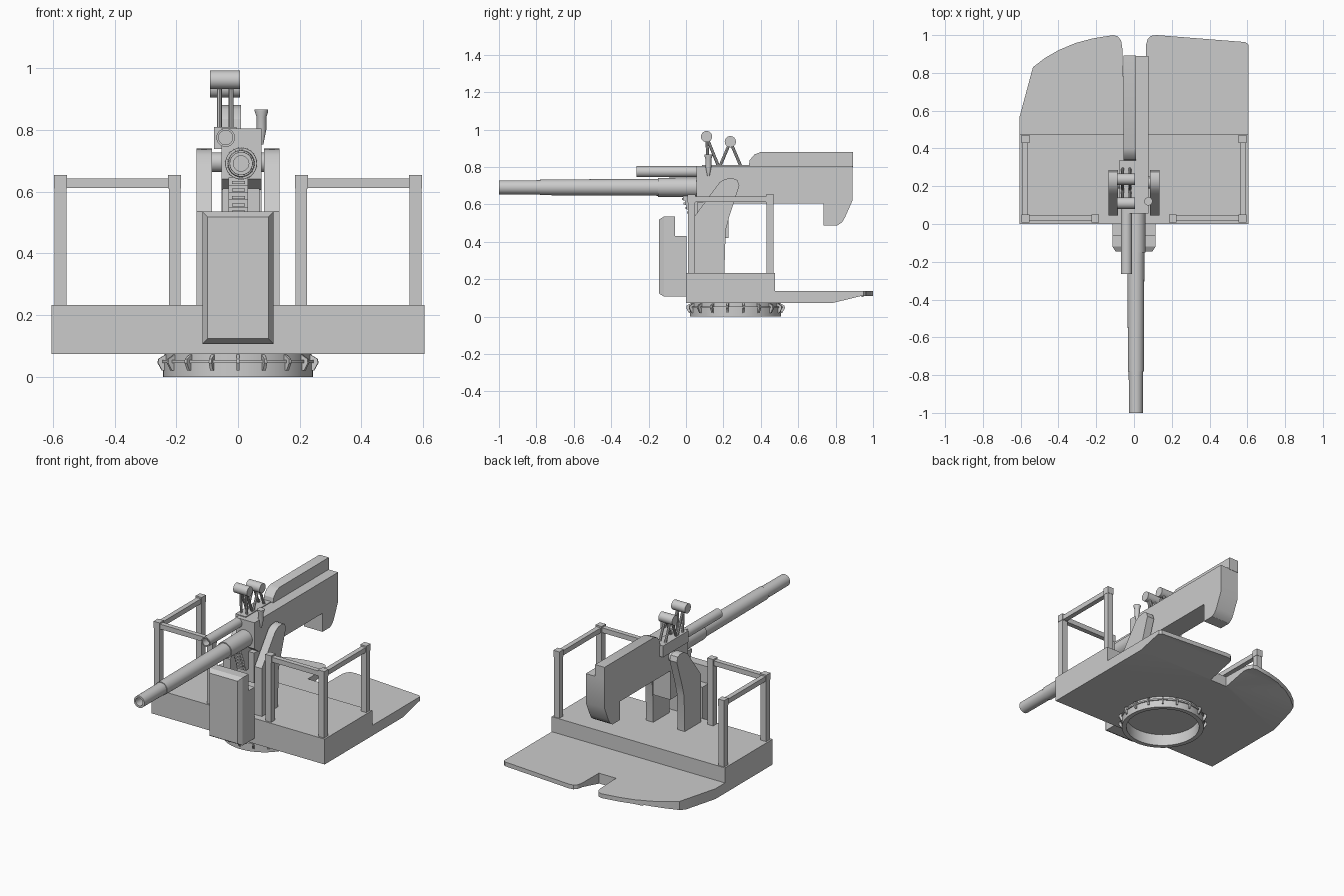
import bpy, bmesh, math
from mathutils import Vector

if "Cube" in bpy.data.objects:
    bpy.data.objects.remove(bpy.data.objects["Cube"], do_unlink=True)

GREY = (0.6, 0.6, 0.6, 1)
steel = bpy.data.materials.new("plain_grey")
steel.use_nodes = True
steel.diffuse_color = GREY
steel.node_tree.nodes["Principled BSDF"].inputs["Base Color"].default_value = GREY


def finish(name, bm):
    bmesh.ops.recalc_face_normals(bm, faces=bm.faces)
    mesh = bpy.data.meshes.new(name)
    bm.to_mesh(mesh)
    bm.free()
    mesh.materials.append(steel)
    mesh.shade_smooth()
    mesh.set_sharp_from_angle(angle=math.radians(30))
    obj = bpy.data.objects.new(name, mesh)
    bpy.context.collection.objects.link(obj)
    return obj


def box_bm(lo, hi):
    bm = bmesh.new()
    bmesh.ops.create_cube(bm, size=1)
    for v in bm.verts:
        v.co = [(a + b) / 2 + c * (b - a) for a, b, c in zip(lo, hi, v.co)]
    return bm


def box(name, lo, hi):
    return finish(name, box_bm(lo, hi))


def prism_bm(points, start, end, axis="x"):
    """Extrude a flat outline: (y, z) points along x, or (x, y) points along z."""
    bm = bmesh.new()
    place = (lambda p, d: (d, *p)) if axis == "x" else (lambda p, d: (*p, d))
    rows = [[bm.verts.new(place(p, d)) for p in points] for d in (start, end)]
    bm.faces.new(rows[0])
    bm.faces.new(rows[1])
    n = len(points)
    for i in range(n):
        j = (i + 1) % n
        bm.faces.new((rows[0][i], rows[0][j], rows[1][j], rows[1][i]))
    return bm


def lathe(name, profile, origin, direction, closed=False, sides=32):
    """Turn (radius, distance) points round an axis; closed makes a hollow ring."""
    bm = bmesh.new()
    turn = Vector(direction).to_track_quat("Z", "Y")
    rings = []
    for r, h in profile:
        ring = []
        for i in range(sides):
            a = math.tau * i / sides
            ring.append(bm.verts.new(Vector(origin) + turn @ Vector((r * math.cos(a), r * math.sin(a), h))))
        rings.append(ring)
    pairs = list(zip(rings, rings[1:]))
    if closed:
        pairs.append((rings[-1], rings[0]))
    else:
        bm.faces.new(rings[0])
        bm.faces.new(rings[-1])
    for a, b in pairs:
        for i in range(sides):
            j = (i + 1) % sides
            bm.faces.new((a[i], a[j], b[j], b[i]))
    return finish(name, bm)


def rod(name, start, end, radius, sides=24):
    d = Vector(end) - Vector(start)
    return lathe(name, [(radius, 0), (radius, d.length)], start, d, sides=sides)


# Platform block and the notched rear deck with its tapered underside
box("platform", (-0.605, 0, 0.073), (0.605, 0.475, 0.233))
outline = [(-0.605, 0.47), (-0.605, 0.57), (-0.535, 0.83), (-0.47, 0.88), (-0.4, 0.92),
           (-0.31, 0.958), (-0.22, 0.982), (-0.11, 1.0), (-0.085, 0.993), (-0.068, 0.97),
           (-0.062, 0.93), (-0.058, 0.78), (0.062, 0.78), (0.064, 0.95), (0.073, 0.98),
           (0.09, 0.996), (0.12, 1.0), (0.59, 0.963), (0.605, 0.95), (0.605, 0.47)]
bm = prism_bm(outline, 0.073, 0.138, "z")
bmesh.ops.triangulate(bm, faces=bm.faces)
for y in (0.785, 0.94):
    bmesh.ops.bisect_plane(bm, geom=bm.verts[:] + bm.edges[:] + bm.faces[:],
                           plane_co=(0, y, 0), plane_no=(0, 1, 0))
for v in bm.verts:
    if v.co.z < 0.1:
        v.co.z += 0.038 * min(1, max(0, (v.co.y - 0.785) / 0.155))
finish("rear_deck", bm)

# Base ring with gussets
CY = 0.265
lathe("base_ring", [(0.215, 0), (0.243, 0), (0.243, 0.045), (0.25, 0.045), (0.25, 0.055),
                    (0.238, 0.055), (0.238, 0.075), (0.215, 0.075)],
      (0, CY, 0), (0, 0, 1), closed=True, sides=64)
for i in range(18):
    gusset = prism_bm([(-0.235, 0.02), (-0.25, 0.02), (-0.264, 0.045), (-0.262, 0.058), (-0.235, 0.074)],
                      -0.005, 0.005)
    obj = finish("ring_gusset", gusset)
    obj.rotation_euler.z = math.tau * i / 18
    obj.location.y = CY

# Guard rails on both sides
for s, side in ((-1, "right"), (1, "left")):
    def rail_box(name, x0, x1, y0, y1, z0, z1):
        a, b = sorted((s * x0, s * x1))
        box(f"{side}_{name}", (a, y0, z0), (b, y1, z1))
    for x, y in ((0.205, 0.03), (0.575, 0.03), (0.575, 0.45)):
        rail_box("rail_post", x - 0.019, x + 0.019, y - 0.019, y + 0.019, 0.23, 0.62)
        rail_box("rail_cap", x - 0.021, x + 0.021, y - 0.021, y + 0.021, 0.61, 0.653)
    rail_box("front_rail", 0.205, 0.575, 0.015, 0.045, 0.612, 0.643)
    rail_box("side_rail", 0.56, 0.59, 0.03, 0.45, 0.612, 0.643)

# Trunnion brackets and shaft
bracket = [(0.045, 0.23), (0.045, 0.535), (0.155, 0.685), (0.18, 0.718), (0.21, 0.736),
           (0.25, 0.74), (0.275, 0.73), (0.285, 0.7), (0.23, 0.53), (0.212, 0.46), (0.205, 0.23)]
for s in (-1, 1):
    finish("trunnion_bracket", prism_bm(bracket, s * 0.085, s * 0.135))
rod("trunnion_shaft", (-0.11, 0.22, 0.695), (0.11, 0.22, 0.695), 0.032)

# Front counterweight with chamfered face and rear step
bm = box_bm((-0.115, -0.118, 0.107), (0.115, -0.058, 0.535))
front = min(bm.faces, key=lambda f: f.calc_center_median().y)
bmesh.ops.inset_region(bm, faces=[front], thickness=0.024, depth=0.027)
finish("counterweight", bm)
box("counterweight_step", (-0.115, -0.06, 0.107), (0.115, 0.002, 0.43))

# Gun body, raised breech cover and cradle
body = [(0.055, 0.64), (0.055, 0.805), (0.89, 0.805), (0.89, 0.62), (0.85, 0.53),
        (0.835, 0.505), (0.81, 0.488), (0.735, 0.488), (0.735, 0.605), (0.1, 0.605)]
finish("gun_body", prism_bm(body, -0.054, 0.076))
cover = [(0.335, 0.8), (0.34, 0.835), (0.365, 0.866), (0.4, 0.88), (0.892, 0.88), (0.892, 0.8)]
finish("breech_cover", prism_bm(cover, -0.056, 0.01))
box("cradle", (-0.05, 0.06, 0.42), (0.07, 0.228, 0.61))

# Toothed elevation arc below the barrel
for i in range(6):
    z = 0.5 + 0.024 * i
    y = 0.03 - 0.009 * i
    box("elevation_arc", (-0.03, y, z), (0.032, 0.09, z + 0.025))
    box("elevation_tooth", (-0.02, y - 0.007, z + 0.004), (0.022, y + 0.01, z + 0.014))

# Barrel and upper recoil tube, both bored
lathe("barrel", [(0.025, 0.9), (0.025, 1.06), (0.037, 1.06), (0.038, 0.84), (0.042, 0.84),
                 (0.045, 0.21), (0.051, 0.21), (0.052, 0), (0.025, 0)],
      (0.01, 0.06, 0.691), (0, -1, 0), closed=True, sides=40)
rod("barrel_core", (0.01, 0.06, 0.691), (0.01, -0.85, 0.691), 0.027)
lathe("recoil_tube", [(0.03, 0), (0.03, 0.365), (0.023, 0.365), (0.023, 0.32)],
      (-0.04, 0.1, 0.775), (0, -1, 0))
box("sight_mount", (-0.078, 0.085, 0.738), (-0.005, 0.34, 0.81))

# Two sight drums on splayed legs
for y, z, feet in ((0.11, 0.962, (0.12, 0.175)), (0.237, 0.935, (0.18, 0.295))):
    rod("sight_drum", (-0.09, y, z), (0.006, y, z), 0.03)
    for x in (-0.06, -0.022):
        for foot in feet:
            rod("sight_leg", (x, y, z), (x, foot, 0.8), 0.008, sides=8)

# Flared horn beside the body
lathe("horn", [(0.006, 0), (0.016, 0.05), (0.016, 0.09), (0.022, 0.108), (0.022, 0.114)],
      (0.076, 0.12, 0.752), (0, 0, 1), sides=20)
